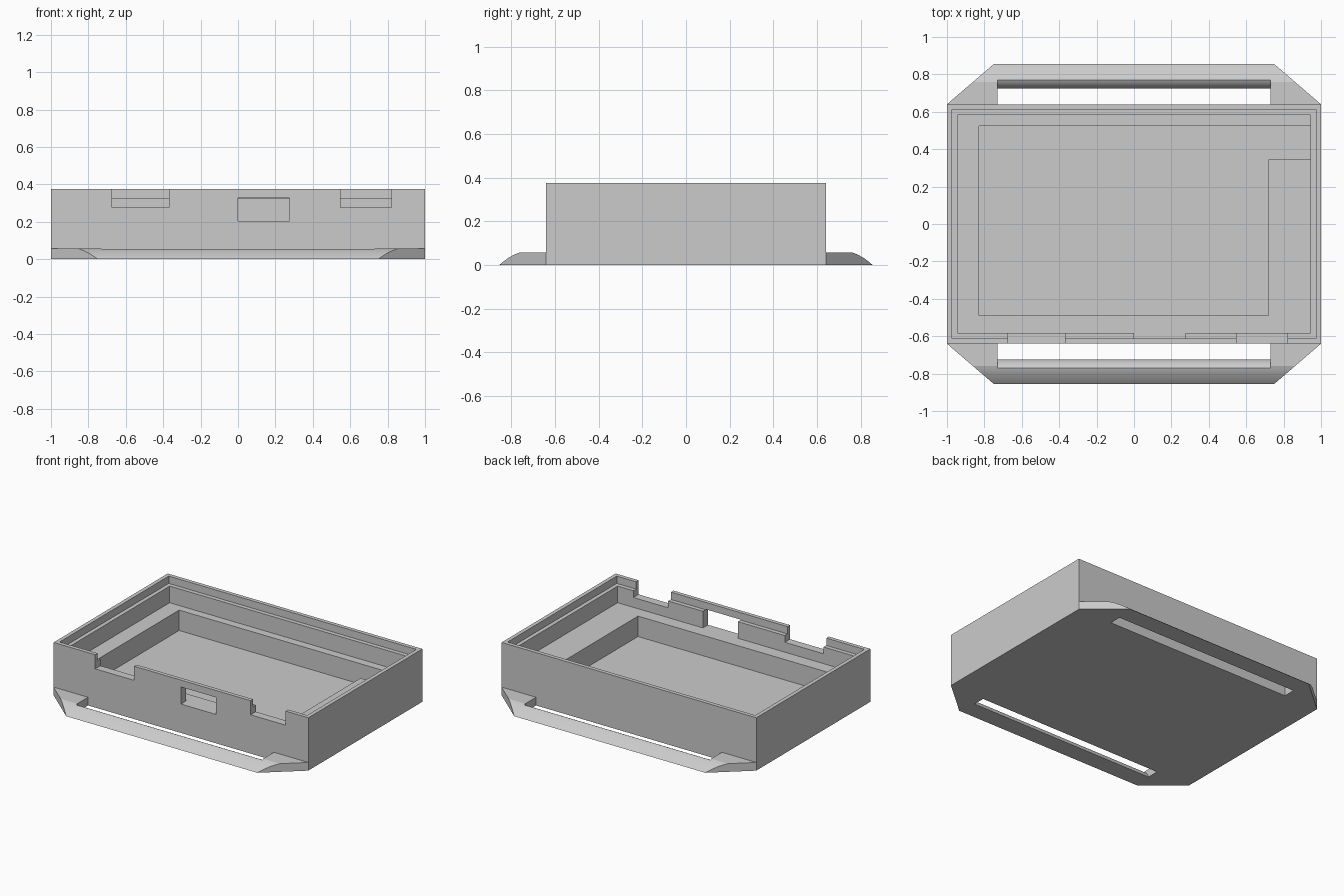
import bpy, bmesh, math
from mathutils import Vector

if "Cube" in bpy.data.objects:
    bpy.data.objects.remove(bpy.data.objects["Cube"], do_unlink=True)

X, Y, H = 1.0, 0.64, 0.375          # half length, half width, height of the case
TIP, PLATE = 0.855, 0.058           # reach and thickness of the base plate
RIM, LEDGE, FLOOR = 0.323, 0.205, 0.06


def prism(name, points, axis, lo, hi):
    """Extrude a closed outline along x (points are y, z) or z (points are x, y)."""
    place = (lambda p: (lo, *p)) if axis == "x" else (lambda p: (*p, lo))
    step = Vector((hi - lo, 0, 0)) if axis == "x" else Vector((0, 0, hi - lo))
    bm = bmesh.new()
    face = bm.faces.new([bm.verts.new(place(p)) for p in points])
    moved = bmesh.ops.extrude_face_region(bm, geom=[face], use_keep_orig=True)["geom"]
    bmesh.ops.translate(bm, vec=step, verts=[v for v in moved if isinstance(v, bmesh.types.BMVert)])
    bmesh.ops.recalc_face_normals(bm, faces=bm.faces)
    mesh = bpy.data.meshes.new(name)
    bm.to_mesh(mesh)
    bm.free()
    obj = bpy.data.objects.new(name, mesh)
    bpy.context.collection.objects.link(obj)
    return obj


def box(name, x0, x1, y0, y1, z0, z1):
    return prism(name, [(x0, y0), (x1, y0), (x1, y1), (x0, y1)], "z", z0, z1)


def combine(target, tool, operation="DIFFERENCE"):
    """Apply a boolean and discard the helper."""
    tool.hide_render = True
    mod = target.modifiers.new(operation.title(), "BOOLEAN")
    mod.operation = operation
    mod.solver = "EXACT"
    mod.object = tool
    bpy.ops.object.select_all(action="DESELECT")
    bpy.context.view_layer.objects.active = target
    target.select_set(True)
    bpy.ops.object.modifier_apply(modifier=mod.name)
    bpy.data.objects.remove(tool, do_unlink=True)


# Base plate: rounded front and back edges, corners cut to an octagon
steps = [i / 6 for i in range(7)]
edge = [(TIP - 0.095 * t, PLATE * (1.5 * t - 0.5 * t * t)) for t in steps]
profile = edge + [(-y, z) for y, z in reversed(edge)]
case = prism("case", profile, "x", -1.1, 1.1)
quarter = [(X, Y), (0.75, TIP + 0.0)]
outline = quarter + [(-x, y) for x, y in reversed(quarter)]
outline += [(-x, -y) for x, y in outline]
combine(case, prism("corner_trim", outline, "z", -0.1, 0.2), "INTERSECT")

# Strap slots, leaving a bar with a curved inner side
bar = [(0.725 + 0.047 * (0.4 * t + 0.6 * t * t), 0.0545 * (1.4 * t - 0.4 * t * t)) for t in steps]
slot = [(0.6, -0.05), (0.72, -0.05)] + bar + [(0.8, 0.1), (0.6, 0.1)]
for side in (1, -1):
    combine(case, prism("slot_cutter", [(side * y, z) for y, z in slot], "x", -0.73, 0.73))

# Case walls
combine(case, box("walls", -X, X, -Y, Y, 0, H), "UNION")

# Stepped cavity: lid rebate, upper tray, L-shaped deep pocket
combine(case, box("rebate", -0.972, 0.972, -0.612, 0.612, RIM, 0.5))
combine(case, box("tray", -0.944, 0.944, -0.582, 0.582, LEDGE, 0.45))
pocket = [(-0.83, -0.49), (0.72, -0.49), (0.72, 0.345), (0.944, 0.345), (0.944, 0.525), (-0.83, 0.525)]
combine(case, prism("pocket", pocket, "z", FLOOR, 0.3))

# Front wall openings: two latch notches and a port window
for x0, x1 in ((-0.673, -0.368), (0.547, 0.82)):
    combine(case, box("notch", x0, x1, -0.75, -0.5, 0.275, 0.5))
combine(case, box("window", 0.0, 0.275, -0.75, -0.5, LEDGE, 0.326))

# Colour and shading
grey = bpy.data.materials.new("light_grey")
grey.use_nodes = True
colour = (0.6, 0.6, 0.6, 1)
grey.diffuse_color = colour
grey.node_tree.nodes["Principled BSDF"].inputs["Base Color"].default_value = colour
case.data.materials.clear()
case.data.materials.append(grey)
bpy.ops.object.shade_smooth_by_angle(angle=math.radians(14))
